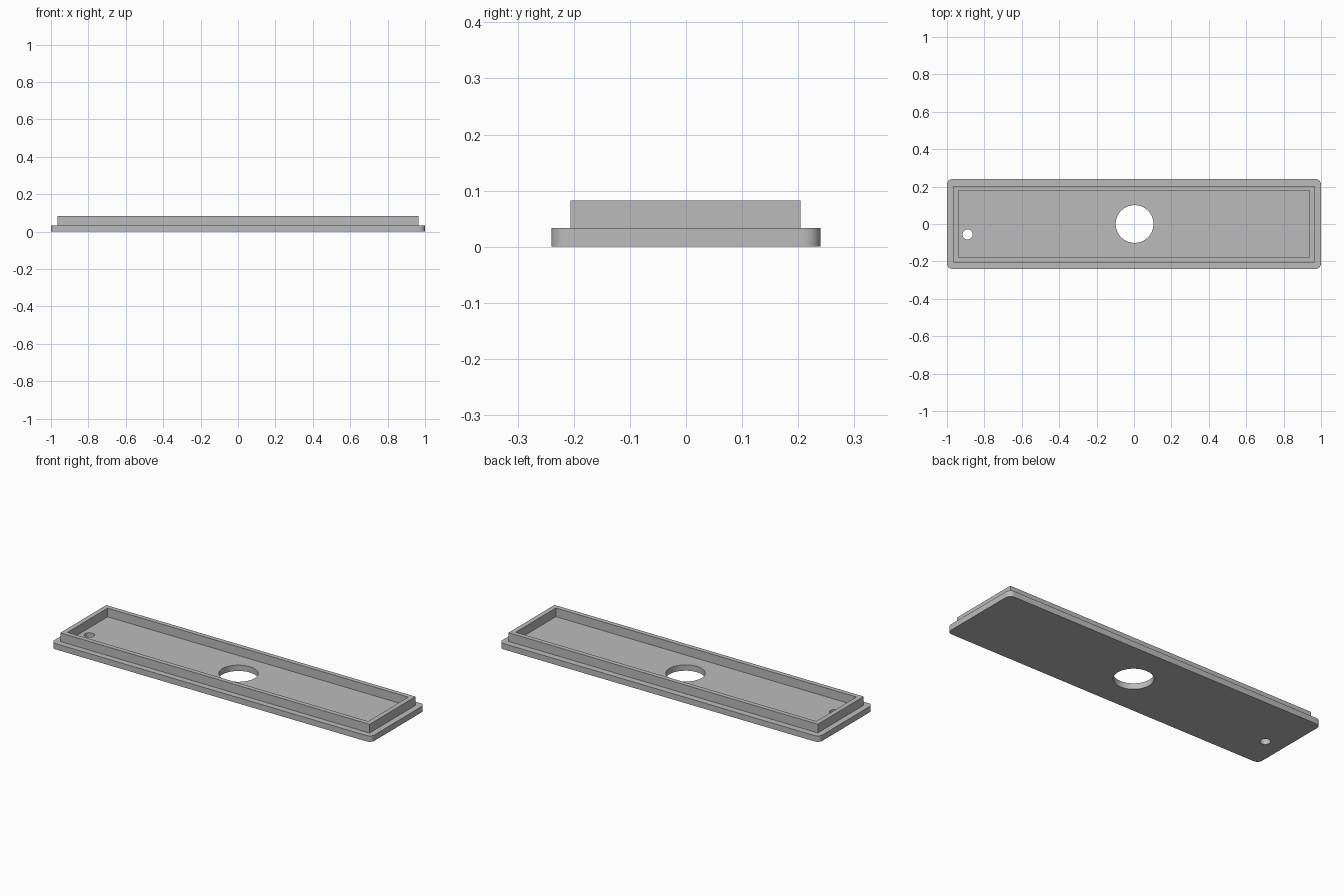
import bpy, bmesh
from math import sin, cos, pi, radians

cube = bpy.data.objects.get("Cube")
if cube:
    bpy.data.objects.remove(cube, do_unlink=True)

grey = bpy.data.materials.new("plain grey")
grey.use_nodes = True
colour = (0.5, 0.5, 0.5, 1)
grey.diffuse_color = colour
grey.node_tree.nodes["Principled BSDF"].inputs["Base Color"].default_value = colour


def circle(cx, cy, r, n=64):
    return [(cx + r * cos(2 * pi * i / n), cy + r * sin(2 * pi * i / n)) for i in range(n)]


def rectangle(hx, hy, cy=0):
    return [(-hx, cy - hy), (hx, cy - hy), (hx, cy + hy), (-hx, cy + hy)]


def rounded_rectangle(hx, hy, r, steps=10):
    points = []
    for k, (sx, sy) in enumerate([(1, 1), (-1, 1), (-1, -1), (1, -1)]):
        for i in range(steps + 1):
            a = (k + i / steps) * pi / 2
            points.append((sx * (hx - r) + r * cos(a), sy * (hy - r) + r * sin(a)))
    return points


def extrude_outline(name, loops, bottom, top):
    """Fill the first loop, leaving the others as holes, and give it thickness."""
    curve = bpy.data.curves.new(name + " outline", "CURVE")
    curve.dimensions = "2D"
    curve.fill_mode = "BOTH"
    curve.extrude = (top - bottom) / 2
    for loop in loops:
        spline = curve.splines.new("POLY")
        spline.points.add(len(loop) - 1)
        for point, (x, y) in zip(spline.points, loop):
            point.co = (x, y, 0, 1)
        spline.use_cyclic_u = True
    helper = bpy.data.objects.new(name + " helper", curve)
    bpy.context.collection.objects.link(helper)
    bpy.context.view_layer.update()
    graph = bpy.context.evaluated_depsgraph_get()
    mesh = bpy.data.meshes.new_from_object(helper.evaluated_get(graph))
    bpy.data.objects.remove(helper, do_unlink=True)
    bpy.data.curves.remove(curve)

    # Weld caps to walls, keep corners sharp and curved walls smooth
    bm = bmesh.new()
    bm.from_mesh(mesh)
    bmesh.ops.remove_doubles(bm, verts=bm.verts, dist=0.0001)
    bmesh.ops.translate(bm, verts=bm.verts, vec=(0, 0, (bottom + top) / 2))
    bmesh.ops.recalc_face_normals(bm, faces=bm.faces)
    for face in bm.faces:
        face.smooth = True
        face.material_index = 0
    for edge in bm.edges:
        edge.smooth = len(edge.link_faces) == 2 and edge.calc_face_angle() < radians(30)
    bm.to_mesh(mesh)
    bm.free()
    mesh.materials.clear()
    mesh.materials.append(grey)
    mesh.name = name
    part = bpy.data.objects.new(name, mesh)
    bpy.context.collection.objects.link(part)
    return part


# Base plate with a central opening and a small screw hole
extrude_outline("base_plate", [
    rounded_rectangle(1, 0.24, 0.03),
    circle(0.003, 0, 0.101),
    circle(-0.89, -0.056, 0.027, 40),
], 0, 0.033)

# Raised rim set in from the plate edge
extrude_outline("raised_rim", [
    rectangle(0.966, 0.205, -0.001),
    rectangle(0.939, 0.179, -0.001),
], 0.031, 0.082)
